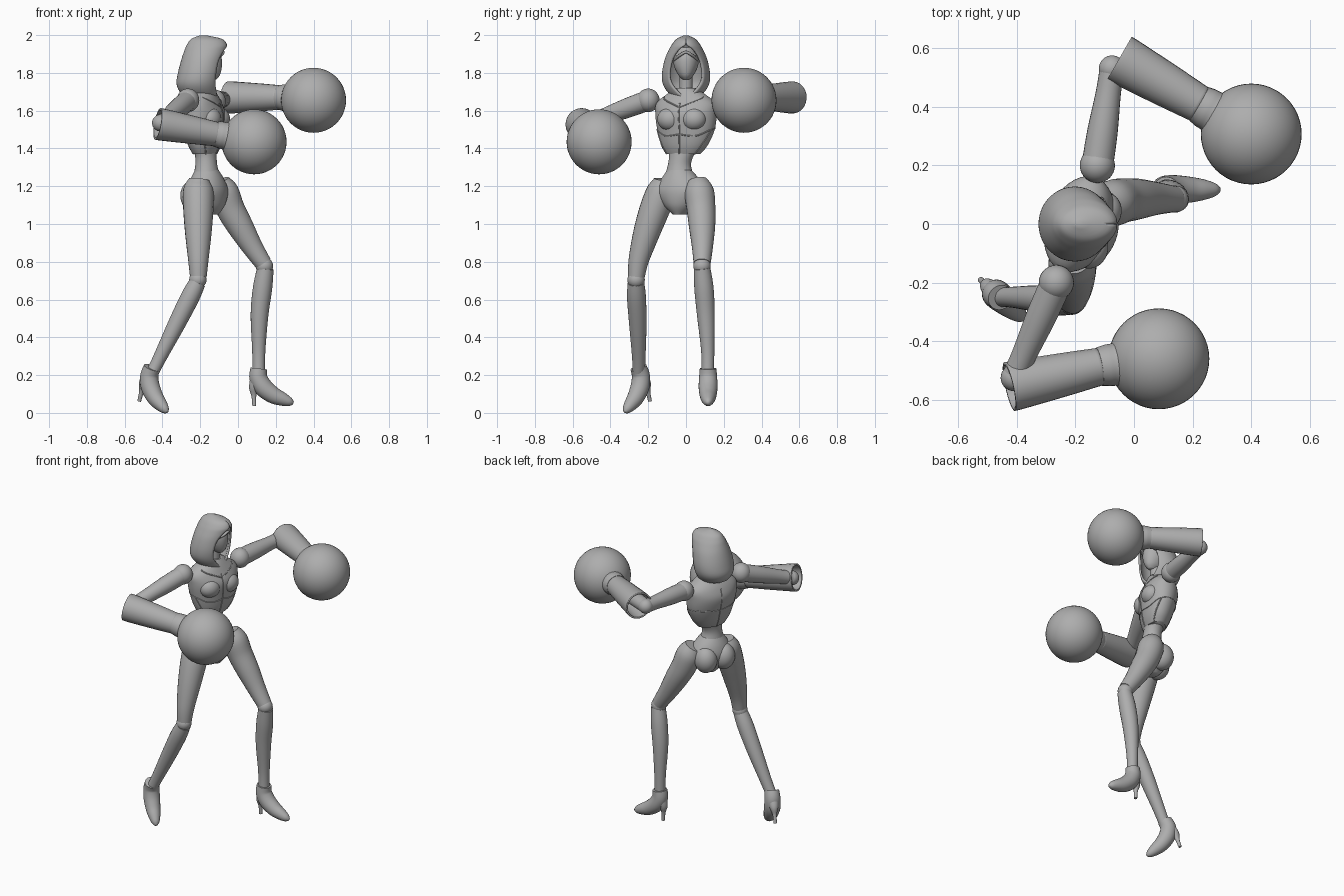
import bpy, bmesh, math
from mathutils import Vector, Matrix

cube = bpy.data.objects.get("Cube")
if cube:
    bpy.data.objects.remove(cube, do_unlink=True)

grey = bpy.data.materials.new("clay_grey")
grey.use_nodes = True
TONE = (0.42, 0.42, 0.42, 1)
grey.diffuse_color = TONE
grey.node_tree.nodes["Principled BSDF"].inputs["Base Color"].default_value = TONE


def finish(name, bm, angle=50, thickness=0):
    bmesh.ops.recalc_face_normals(bm, faces=bm.faces)
    mesh = bpy.data.meshes.new(name)
    bm.to_mesh(mesh)
    bm.free()
    mesh.materials.append(grey)
    ob = bpy.data.objects.new(name, mesh)
    bpy.context.collection.objects.link(ob)
    bpy.ops.object.select_all(action="DESELECT")
    ob.select_set(True)
    bpy.context.view_layer.objects.active = ob
    bpy.ops.object.shade_smooth_by_angle(angle=math.radians(angle))
    if thickness:
        mod = ob.modifiers.new("thickness", "SOLIDIFY")
        mod.thickness = thickness
        mod.offset = -1
    return ob


def sample(keys, t):
    """Smooth curve through tuples, t from 0 to len - 1."""
    i = min(int(t), len(keys) - 2)
    f = t - i
    p = [keys[max(0, min(len(keys) - 1, i + k))] for k in (-1, 0, 1, 2)]
    return [b + 0.5 * f * (c - a + f * (2*a - 5*b + 4*c - d + f * (3*(b - c) + d - a)))
            for a, b, c, d in zip(*p)]


def smooth(keys, steps=5):
    return [sample(keys, i / steps) for i in range((len(keys) - 1) * steps + 1)]


def skin(bm, rings, closed=True, cap_start=True, cap_end=True):
    rows = [[bm.verts.new(p) for p in ring] for ring in rings]
    n = len(rows[0])
    for a, b in zip(rows, rows[1:]):
        for j in range(n if closed else n - 1):
            k = (j + 1) % n
            bm.faces.new((a[j], a[k], b[k], b[j]))
    if cap_start:
        bm.faces.new(rows[0])
    if cap_end:
        bm.faces.new(rows[-1])


def limb(name, keys, n=24, steps=5, **options):
    """Round tube through (x, y, z, radius) keys."""
    path = smooth(keys, steps)
    pts = [Vector(p[:3]) for p in path]
    rings, u = [], Vector((0.31, 0.9, 0.2))
    for i, p in enumerate(pts):
        t = (pts[min(i + 1, len(pts) - 1)] - pts[max(i - 1, 0)]).normalized()
        u = (u - t * u.dot(t)).normalized()
        v = t.cross(u)
        rings.append([p + path[i][3] * (u * math.cos(a) + v * math.sin(a))
                      for a in (math.tau * j / n for j in range(n))])
    thickness = options.pop("thickness", 0)
    bm = bmesh.new()
    skin(bm, rings, **options)
    return finish(name, bm, thickness=thickness)


def ball(name, centre, radii, yaw=0, segments=32):
    bm = bmesh.new()
    bmesh.ops.create_uvsphere(bm, u_segments=segments, v_segments=segments // 2, radius=1)
    bm.transform(Matrix.Translation(centre) @ Matrix.Rotation(yaw, 4, "Z")
                 @ Matrix.Diagonal((*radii, 1)))
    return finish(name, bm)


def body_point(key, a, yaw):
    """Point on an elliptical slice (x, y, z, half width, half depth); a = 0 is forward."""
    x, y, z, w, d = key
    return Vector((x, y, z)) + Matrix.Rotation(yaw, 3, "Z") @ Vector((d * math.cos(a), w * math.sin(a), 0))


def body(name, keys, yaw, n=40):
    bm = bmesh.new()
    skin(bm, [[body_point(k, math.tau * j / n, yaw) for j in range(n)] for k in smooth(keys)])
    return finish(name, bm)


# Torso, waist and pelvis
CHEST_YAW, HIP_YAW = math.radians(-20), math.radians(-27)
ribs = [(-.175, -.015, 1.37, .095, .06), (-.177, -.008, 1.42, .13, .082),
        (-.182, 0, 1.50, .158, .102), (-.187, 0, 1.58, .168, .114),
        (-.19, 0, 1.64, .163, .095), (-.185, 0, 1.69, .1, .07), (-.18, 0, 1.72, .05, .05)]
body("ribcage", ribs, CHEST_YAW)
body("waist", [(-.165, -.035, 1.25, .08, .07), (-.168, -.035, 1.31, .062, .058),
               (-.17, -.025, 1.36, .066, .056), (-.175, -.01, 1.41, .09, .06)], CHEST_YAW)
body("pelvis", [(-.165, -.035, 1.285, .066, .062), (-.162, -.03, 1.23, .11, .088),
                (-.16, -.03, 1.17, .135, .1), (-.155, -.03, 1.1, .09, .085),
                (-.15, -.03, 1.05, .035, .05)], HIP_YAW)
lower_front = Matrix.Rotation(CHEST_YAW, 3, "Z")
hip_turn = Matrix.Rotation(HIP_YAW, 3, "Z")
for side, label in ((1, "left"), (-1, "right")):
    c = Vector((-.187, 0, 1.555)) + lower_front @ Vector((.065, .067 * side, 0))
    ball(label + "_bust", c, (.06, .068, .062), CHEST_YAW)
    c = Vector((-.16, -.03, 1.15)) + hip_turn @ Vector((-.05, .06 * side, 0))
    ball(label + "_glute", c, (.075, .07, .085), HIP_YAW)


# Raised seams that follow the ribcage
def seam(name, stops):
    keys = [(*body_point(sample(ribs, t), math.radians(a), CHEST_YAW), .0035)
            for t, a in smooth(stops)]
    limb(name, keys, n=6, steps=1)


seam("front_seam", [(0, 0), (1, 0), (2, 0), (3, 0), (4, 0)])
seam("back_seam", [(0, 180), (2, 180), (4, 180)])
for side, label in ((1, "left"), (-1, "right")):
    seam(label + "_side_seam", [(0, 55 * side), (1, 60 * side), (2, 75 * side)])
    seam(label + "_bust_seam", [(1.7, 0), (1.6, 35 * side), (2, 75 * side), (2.1, 130 * side), (2, 180 * side)])
    seam(label + "_collar_seam", [(3.6, 0), (4.1, 25 * side), (4.6, 60 * side)])

# Head, pointed mask and neck
limb("neck", [(-.18, 0, 1.62, .05), (-.175, 0, 1.7, .036), (-.17, 0, 1.8, .036)])
body("head", [(-.145, 0, 1.765, .018, .03), (-.155, 0, 1.79, .042, .06), (-.165, 0, 1.84, .064, .08),
              (-.17, 0, 1.89, .064, .08), (-.175, 0, 1.935, .04, .055)], 0)
limb("brow_band", [(-.13, -.062, 1.87, .008), (-.088, -.03, 1.895, .008), (-.078, 0, 1.91, .008),
                   (-.088, .03, 1.895, .008), (-.13, .062, 1.87, .008)], n=8)

# Hood: slices of (z, back x, front x, half width, opening angle)
hood_slices = [(1.665, -.245, -.115, .05, 8), (1.69, -.3, -.105, .09, 24), (1.74, -.325, -.092, .122, 40),
               (1.80, -.318, -.08, .127, 45), (1.87, -.3, -.07, .113, 42),
               (1.92, -.283, -.06, .092, 28), (1.95, -.27, -.058, .075, 4),
               (1.98, -.247, -.085, .05, 1), (1.999, -.2, -.17, .01, 1)]
hood_rings = []
for z, back, front, w, gap in smooth(hood_slices, 4):
    gap = math.radians(max(gap, .5))
    mid = (back + front) / 2
    depth = (front - back) / 2
    hood_rings.append([(mid + depth * math.cos(a), w * math.sin(a), z)
                       for a in (gap + (math.tau - 2 * gap) * j / 40 for j in range(41))])
bm = bmesh.new()
skin(bm, hood_rings, closed=False, cap_start=False)
bmesh.ops.remove_doubles(bm, verts=bm.verts, dist=.0015)
finish("hood", bm, thickness=.012)

# Arms, gauntlets and round fists: shoulder, elbow, cuff, wrist, fist
arms = {
    "left": [(-.125, .2, 1.65), (-.075, .53, 1.66), (-.05, .565, 1.67), (.23, .405, 1.67), (.40, .307, 1.655)],
    "right": [(-.265, -.2, 1.655), (-.41, -.525, 1.535), (-.425, -.555, 1.53), (-.11, -.485, 1.475), (.085, -.46, 1.435)]}
for label, joints in arms.items():
    shoulder, elbow, cuff, wrist, fist = map(Vector, joints)
    ball(label + "_shoulder", shoulder, (.06, .06, .062))
    limb(label + "_upper_arm", [(*shoulder, .054), (*shoulder.lerp(elbow, .35), .052),
                                (*shoulder.lerp(elbow, .75), .043), (*elbow, .042)])
    ball(label + "_elbow", elbow, (.045, .045, .045))
    limb(label + "_forearm", [(*elbow, .042), (*elbow.lerp(wrist, .5), .045), (*wrist, .035)])
    limb(label + "_gauntlet", [(*cuff, .085), (*cuff.lerp(wrist, .12), .084),
                               (*cuff.lerp(wrist, .6), .074), (*wrist, .064)],
         cap_start=False, cap_end=False, thickness=.01)
    limb(label + "_fist_neck", [(*wrist.lerp(cuff, .03), .066), (*wrist.lerp(fist, .08), .071),
                                (*wrist.lerp(fist, .3), .08), (*wrist.lerp(fist, .55), .14)])
    ball(label + "_fist", fist, (.172, .172, .172), segments=48)

# Legs: thigh and shin keys, then ankle with foot direction and pitch
legs = {
    "left": ([(-.1, .06, 1.225, .055), (-.075, .07, 1.17, .078), (-.04, .08, 1.08, .076),
              (.01, .085, .99, .07), (.075, .087, .88, .056), (.135, .085, .79, .045)],
             [(.145, .085, .765, .044), (.13, .095, .66, .051), (.114, .105, .52, .047),
              (.11, .115, .33, .035), (.11, .115, .21, .033)],
             (.11, .117, .23), 0, 0),
    "right": ([(-.205, -.115, 1.235, .055), (-.21, -.125, 1.18, .08), (-.21, -.165, 1.08, .08),
               (-.21, -.21, .95, .07), (-.21, -.25, .81, .054), (-.21, -.263, .72, .044)],
              [(-.215, -.265, .69, .044), (-.255, -.262, .61, .05), (-.325, -.255, .47, .046),
               (-.41, -.25, .3, .036), (-.45, -.25, .22, .033)],
              (-.457, -.25, .235), -42, 20)}
shoe_keys = [(0, 0, .005, .044), (-.002, 0, -.045, .048), (.025, 0, -.095, .05), (.075, 0, -.135, .045),
             (.125, 0, -.157, .036), (.165, 0, -.172, .023), (.183, 0, -.178, .008)]
heel_keys = [(-.012, 0, -.06, .036), (-.026, 0, -.1, .026), (-.026, 0, -.14, .013), (-.024, 0, -.193, .01)]
for label, (thigh, shin, ankle, yaw, pitch) in legs.items():
    limb(label + "_thigh", thigh)
    knee = Vector(thigh[-1][:3]).lerp(Vector(shin[0][:3]), .5)
    ball(label + "_knee", knee, (.046, .046, .046))
    limb(label + "_shin", shin)
    place = (Matrix.Translation(ankle) @ Matrix.Rotation(math.radians(yaw), 4, "Z")
             @ Matrix.Rotation(math.radians(pitch), 4, "Y"))
    for part, keys in (("shoe", shoe_keys), ("shoe_heel", heel_keys)):
        limb(label + "_" + part, [(*(place @ Vector(k[:3])), k[3]) for k in keys])
